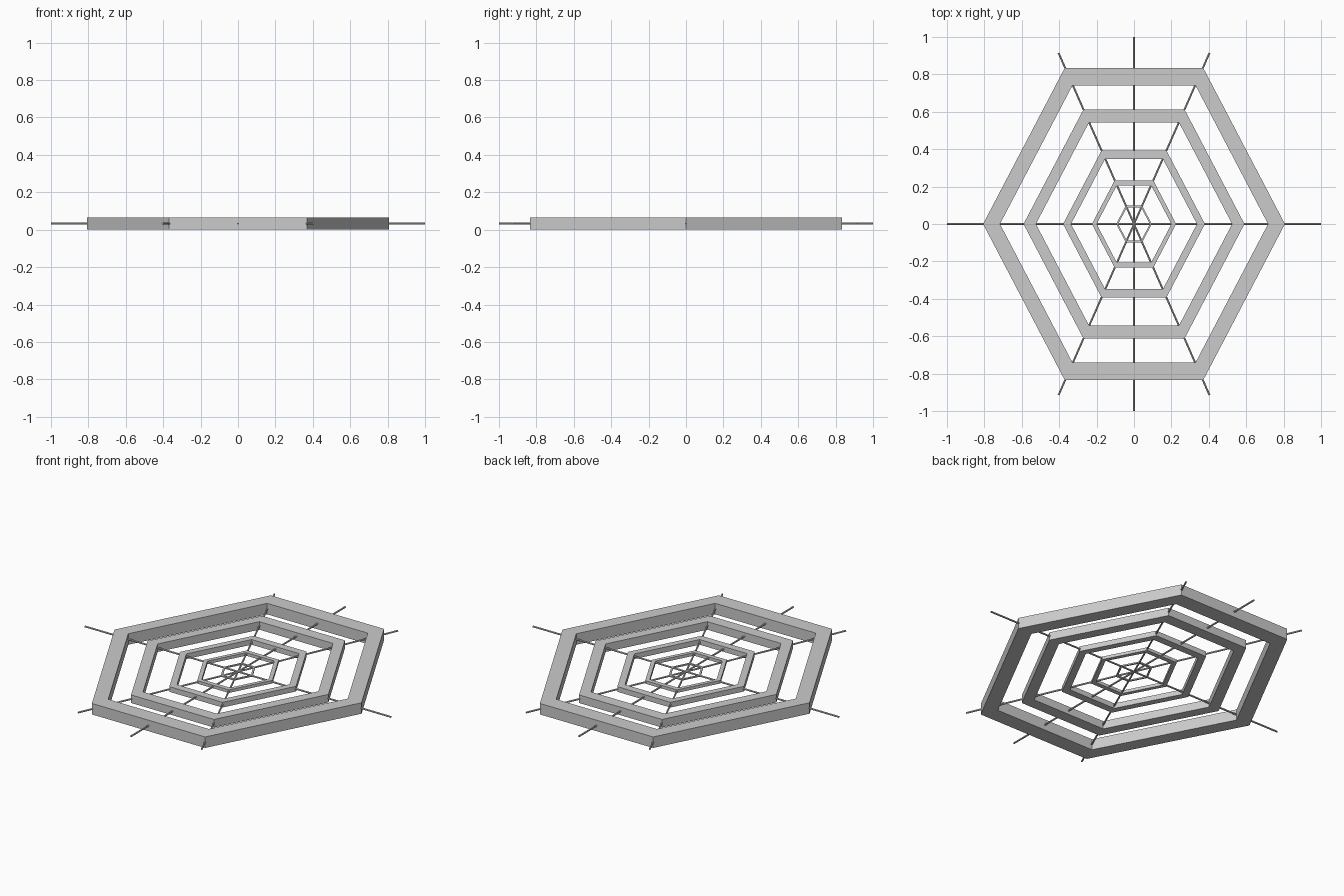
import bpy, bmesh, math

if "Cube" in bpy.data.objects:
    bpy.data.objects.remove(bpy.data.objects["Cube"])

MID = 0.0325          # height of the web's centre plane
HEX = [(0.807, 0), (0.37, 0.835), (-0.37, 0.835),
       (-0.807, 0), (-0.37, -0.835), (0.37, -0.835)]
INNER = 0.888         # inner edge as a fraction of the outer edge


def make_ring(name, s):
    """Mitred hexagonal band of rectangular section, scaled uniformly by s."""
    bm = bmesh.new()
    loops = []
    for k, z in ((1, -MID), (1, MID), (INNER, MID), (INNER, -MID)):
        loops.append([bm.verts.new((x * k * s, y * k * s, MID + z * s)) for x, y in HEX])
    for a in range(4):
        lo, hi = loops[a], loops[(a + 1) % 4]
        for i in range(6):
            j = (i + 1) % 6
            bm.faces.new((lo[i], lo[j], hi[j], hi[i]))
    bmesh.ops.recalc_face_normals(bm, faces=bm.faces)
    mesh = bpy.data.meshes.new(name)
    bm.to_mesh(mesh)
    bm.free()
    ob = bpy.data.objects.new(name, mesh)
    bpy.context.collection.objects.link(ob)


# Concentric web rings
for n, s in enumerate((1.0, 0.732, 0.47, 0.279, 0.118)):
    make_ring(f"web_ring_{n + 1}", s)

# Full-length spokes through the centre
for n, deg in enumerate((0, 66.2, 90, 113.8)):
    bpy.ops.mesh.primitive_cylinder_add(
        vertices=8, radius=0.005, depth=2.0, location=(0, 0, MID),
        rotation=(0, math.pi / 2, math.radians(deg)))
    bpy.context.object.name = f"spoke_{n + 1}"
